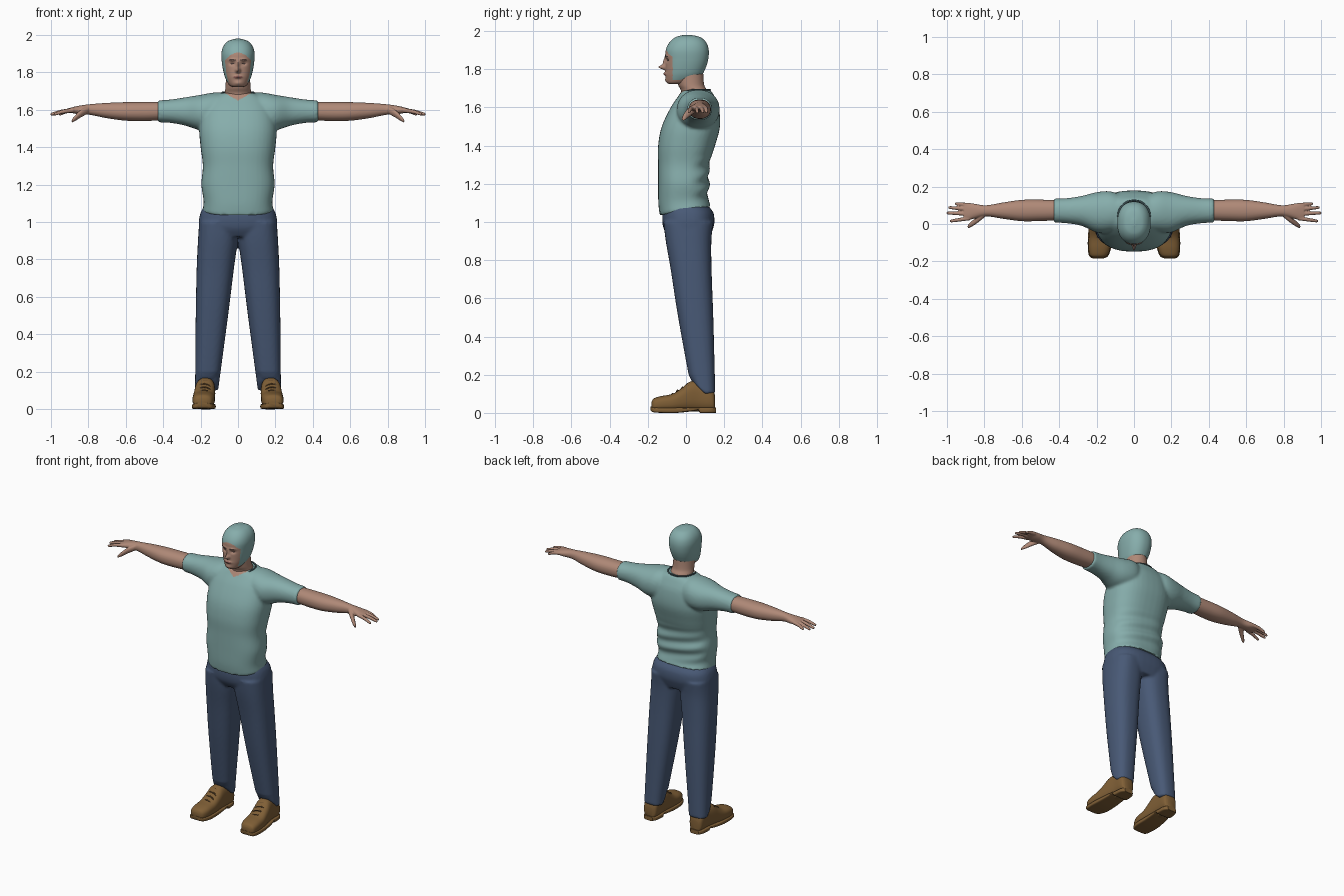
import bpy, bmesh, math
from mathutils import Vector

cube = bpy.data.objects.get("Cube")
if cube:
    bpy.data.objects.remove(cube)


def material(name, *rgb):
    m = bpy.data.materials.new(name)
    m.use_nodes = True
    m.diffuse_color = (*rgb, 1)
    m.node_tree.nodes["Principled BSDF"].inputs["Base Color"].default_value = (*rgb, 1)
    return m


TEAL = material("soft teal", .24, .42, .41)
SKIN = material("skin", .43, .25, .185)
DENIM = material("denim blue", .065, .10, .18)
LEATHER = material("brown leather", .215, .115, .037)
LACE = material("dark brown", .12, .065, .025)
LIPS = material("lips", .30, .13, .11)
DARK = material("dark brow", .07, .045, .04)
BAND = material("dark collar", .05, .09, .10)


def spline(stations, count):
    """Resample a list of stations with a smooth curve through all of them."""
    last = len(stations) - 1
    for i in range(count + 1):
        u = i / count * last
        k = min(int(u), last - 1)
        t = u - k
        a, b, c, d = (stations[min(max(k + j, 0), last)] for j in (-1, 0, 1, 2))
        yield [q + t / 2 * (r - p + t * (2 * p - 5 * q + 4 * r - s + t * (3 * (q - r) + s - p)))
               for p, q, r, s in zip(a, b, c, d)]


def loft(bm, axis, stations, power=2.3, sides=40, rings=48):
    """Rounded cross-sections; a station is position, then low and high on the other two axes."""
    loops = []
    for pos, a0, a1, b0, b1 in spline(stations, rings):
        loop = []
        for i in range(sides):
            ang = math.tau * i / sides
            c, s = math.cos(ang), math.sin(ang)
            a = math.copysign(abs(c) ** (2 / power), c)
            b = math.copysign(abs(s) ** (2 / power), s)
            p = [(a0 + a1 + a * (a1 - a0)) / 2, (b0 + b1 + b * (b1 - b0)) / 2]
            p.insert(axis, pos)
            loop.append(bm.verts.new(p))
        loops.append(loop)
    for lo, hi in zip(loops, loops[1:]):
        for i in range(sides):
            j = (i + 1) % sides
            bm.faces.new((lo[i], lo[j], hi[j], hi[i]))
    bm.faces.new(loops[0])
    bm.faces.new(loops[-1])


def even(stations):
    return [(z, -w, w, y0, y1) for z, w, y0, y1 in stations]


def part(name, bm, mats, mirror=False, voxel=0, smooth=3, deform=None, rule=None):
    """Turn lofts into an object, fuse them if asked, then shape and colour the result."""
    bmesh.ops.recalc_face_normals(bm, faces=bm.faces)
    me = bpy.data.meshes.new(name)
    bm.to_mesh(me)
    bm.free()
    ob = bpy.data.objects.new(name, me)
    bpy.context.collection.objects.link(ob)
    if mirror:
        ob.modifiers.new("Mirror", 'MIRROR').use_mirror_merge = False
    if voxel:
        r = ob.modifiers.new("Fuse", 'REMESH')
        r.mode, r.voxel_size = 'VOXEL', voxel
        s = ob.modifiers.new("Soften", 'SMOOTH')
        s.factor, s.iterations = .5, smooth
    bpy.context.view_layer.update()
    graph = bpy.context.evaluated_depsgraph_get()
    me = bpy.data.meshes.new_from_object(ob.evaluated_get(graph))
    ob.modifiers.clear()
    ob.data = me
    me.materials.clear()
    for m in mats:
        me.materials.append(m)
    if deform:
        for v in me.vertices:
            deform(v.co)
    for p in me.polygons:
        p.use_smooth = True
        p.material_index = rule(p.center) if rule else 0
    me.set_sharp_from_angle(angle=math.radians(50))
    return ob


def tube(name, points, radius, mat, cyclic=False):
    cu = bpy.data.curves.new(name, 'CURVE')
    cu.dimensions, cu.bevel_depth, cu.bevel_resolution = '3D', radius, 2
    sp = cu.splines.new('POLY')
    sp.points.add(len(points) - 1)
    for p, co in zip(sp.points, points):
        p.co = (*co, 1)
    sp.use_cyclic_u = cyclic
    cu.materials.append(mat)
    ob = bpy.data.objects.new(name, cu)
    bpy.context.collection.objects.link(ob)


# Shirt: torso fused with sleeves, slanted hem, waist folds and a skin V at the neck
bm = bmesh.new()
loft(bm, 2, even([(1.035, .19, -.138, .13), (1.1, .184, -.145, .115), (1.2, .196, -.146, .12),
                  (1.3, .188, -.146, .122), (1.4, .2, -.146, .152), (1.5, .207, -.127, .178),
                  (1.6, .19, -.08, .172), (1.66, .15, -.04, .148), (1.69, .09, -.02, .13)]), 2.5)
loft(bm, 0, [(-.05, -.02, .14, 1.52, 1.685), (.06, -.03, .155, 1.5, 1.69), (.13, -.045, .175, 1.49, 1.692),
             (.2, -.045, .17, 1.49, 1.68), (.28, -.01, .15, 1.515, 1.667),
             (.36, .004, .138, 1.53, 1.655), (.43, .008, .136, 1.533, 1.65)], 2.2)


def shirt_shape(co):
    if co.z < 1.2:
        co.z += (co.y + .14) * .17 * (1.2 - co.z) / .16
    if 1.08 < co.z < 1.36 and co.y > 0:
        fade = math.sin((co.z - 1.08) / .28 * math.pi) * min(co.y / .08, 1)
        co.y += .006 * fade * math.sin(75 * co.z + 14 * co.x)


part("shirt", bm, [TEAL, SKIN], True, .009, 4, shirt_shape,
     lambda c: int(c.y < .03 and c.z > 1.648 + abs(c.x) * .6 and abs(c.x) < .075))

# Collar band around the neckline
ring = []
for i in range(48):
    ang = math.tau * i / 48
    front = max(0, math.cos(ang))
    ring.append((.085 * math.sin(ang), .043 - .083 * math.cos(ang), 1.692 - .042 * front ** 2))
tube("collar", ring, .005, BAND, True)

# Trousers: hips fused with both legs, cuffs raised over the instep
bm = bmesh.new()
loft(bm, 2, even([(.92, .2, -.09, .125), (.96, .208, -.115, .14), (1.0, .21, -.124, .149),
                  (1.05, .2, -.122, .143), (1.085, .18, -.11, .115)]), 2.6)
loft(bm, 2, [(.1, .104, .229, .045, .153), (.16, .098, .229, .022, .152), (.5, .053, .226, -.041, .143),
             (.75, .022, .221, -.08, .134), (.9, .002, .214, -.106, .133), (1.0, 0, .208, -.118, .142)], 2.5)


def cuff(co):
    if co.z < .2:
        co.z += .055 * min(max((.1 - co.y) / .06, 0), 1) * (.2 - co.z) / .1


part("trousers", bm, [DENIM], True, .009, 3, cuff)

# Arms and hands, fused with fingers and thumb
bm = bmesh.new()
loft(bm, 0, [(.4, .02, .128, 1.545, 1.642), (.5, .016, .13, 1.54, 1.642), (.6, .015, .129, 1.542, 1.641),
             (.7, .028, .115, 1.555, 1.637), (.79, .041, .1, 1.573, 1.63), (.85, .03, .108, 1.576, 1.622),
             (.885, .021, .112, 1.582, 1.614), (.91, .024, .108, 1.585, 1.607)], 2.2)
fingers = [(.03, .016, .985), (.054, .059, 1.002), (.079, .088, .992), (.102, .108, .958)]
for base, tip, reach in fingers:
    loft(bm, 0, [(.88, base - .011, base + .011, 1.586, 1.61),
                 ((.88 + reach) / 2, (base + tip) / 2 - .01, (base + tip) / 2 + .01, 1.58, 1.602),
                 (reach - .008, tip - .008, tip + .008, 1.569, 1.586),
                 (reach, tip - .004, tip + .004, 1.571, 1.581)], 2, 16, 20)
loft(bm, 0, [(.8, .035, .075, 1.58, 1.62), (.835, .007, .045, 1.562, 1.604),
             (.865, -.013, .018, 1.543, 1.577), (.889, -.024, -.004, 1.53, 1.548)], 2, 16, 20)
part("arms_and_hands", bm, [SKIN], True, .004, 3)

# Neck
bm = bmesh.new()
loft(bm, 2, even([(1.6, .075, -.03, .12), (1.68, .072, -.025, .112), (1.72, .067, -.042, .095),
                  (1.78, .064, -.06, .09)]), 2)
part("neck", bm, [SKIN])

# Head: modelled face, close cap over the skull and cheeks
bm = bmesh.new()
loft(bm, 2, even([(1.722, .025, -.085, -.03), (1.732, .046, -.1, .02), (1.765, .066, -.107, .078),
                  (1.8, .077, -.107, .1), (1.85, .086, -.107, .116), (1.9, .089, -.106, .119),
                  (1.94, .078, -.087, .106), (1.968, .052, -.055, .075), (1.98, .012, -.012, .025)]),
     2.25, 128, 150)
# bump: x, z, width, height, push
BUMPS = [(0, 1.811, .011, .012, -.034), (0, 1.838, .008, .024, -.013), (0, 1.776, .02, .008, -.011),
         (0, 1.742, .02, .011, -.006), (.03, 1.867, .02, .008, -.006), (.031, 1.847, .014, .01, .009)]


def face_shape(co):
    if co.y < -.03:
        x, z = abs(co.x), co.z
        co.y += sum(d * math.exp(-((x - bx) / w) ** 2 - ((z - bz) / h) ** 2) for bx, bz, w, h, d in BUMPS)


def face_colour(c):
    x = abs(c.x)
    if c.y < -.06:
        if (x / .025) ** 2 + ((c.z - 1.775) / .008) ** 2 < 1:
            return 2
        if ((x - .031) / .011) ** 2 + ((c.z - 1.847) / .004) ** 2 < 1:
            return 3
        if .013 < x < .048 and abs(c.z - 1.868 + 5 * (x - .03) ** 2) < .003:
            return 3
    face = c.y < -.07 and c.z < 1.905 - 8 * x * x
    return int(face or c.z < 1.745 + .25 * max(0, c.y + .03))


part("head", bm, [TEAL, SKIN, LIPS, DARK], deform=face_shape, rule=face_colour)

# Boots: upper, sole with a raised arch, laces
bm = bmesh.new()
loft(bm, 1, [(-.18, .165, .218, .02, .058), (-.168, .142, .236, .008, .076), (-.13, .127, .243, .008, .088),
             (-.07, .123, .242, .008, .1), (-.02, .122, .236, .008, .132), (.02, .122, .23, .008, .163),
             (.07, .122, .222, .008, .166), (.12, .122, .22, .008, .15), (.143, .128, .214, .01, .12),
             (.152, .145, .2, .015, .09)], 2.6)
part("boot_uppers", bm, [LEATHER], True)
bm = bmesh.new()
loft(bm, 1, [(-.185, .165, .218, .012, .034), (-.17, .138, .24, .003, .03), (-.12, .121, .247, 0, .028),
             (-.05, .119, .245, 0, .028), (.03, .121, .235, .008, .028), (.065, .121, .228, .014, .028),
             (.075, .12, .226, 0, .028), (.13, .124, .221, 0, .028), (.157, .142, .203, 0, .028)], 5)
part("boot_soles", bm, [LEATHER], True)
for side, label in ((1, "left"), (-1, "right")):
    for i in range(4):
        y, z = -.07 + .026 * i, .101 + .017 * i
        pts = [(side * (.182 + .036 * t), y + .006 * t, z - .014 * t * t) for t in (-1, -.5, 0, .5, 1)]
        tube(f"{label}_boot_lace_{i + 1}", pts, .004, LACE)
